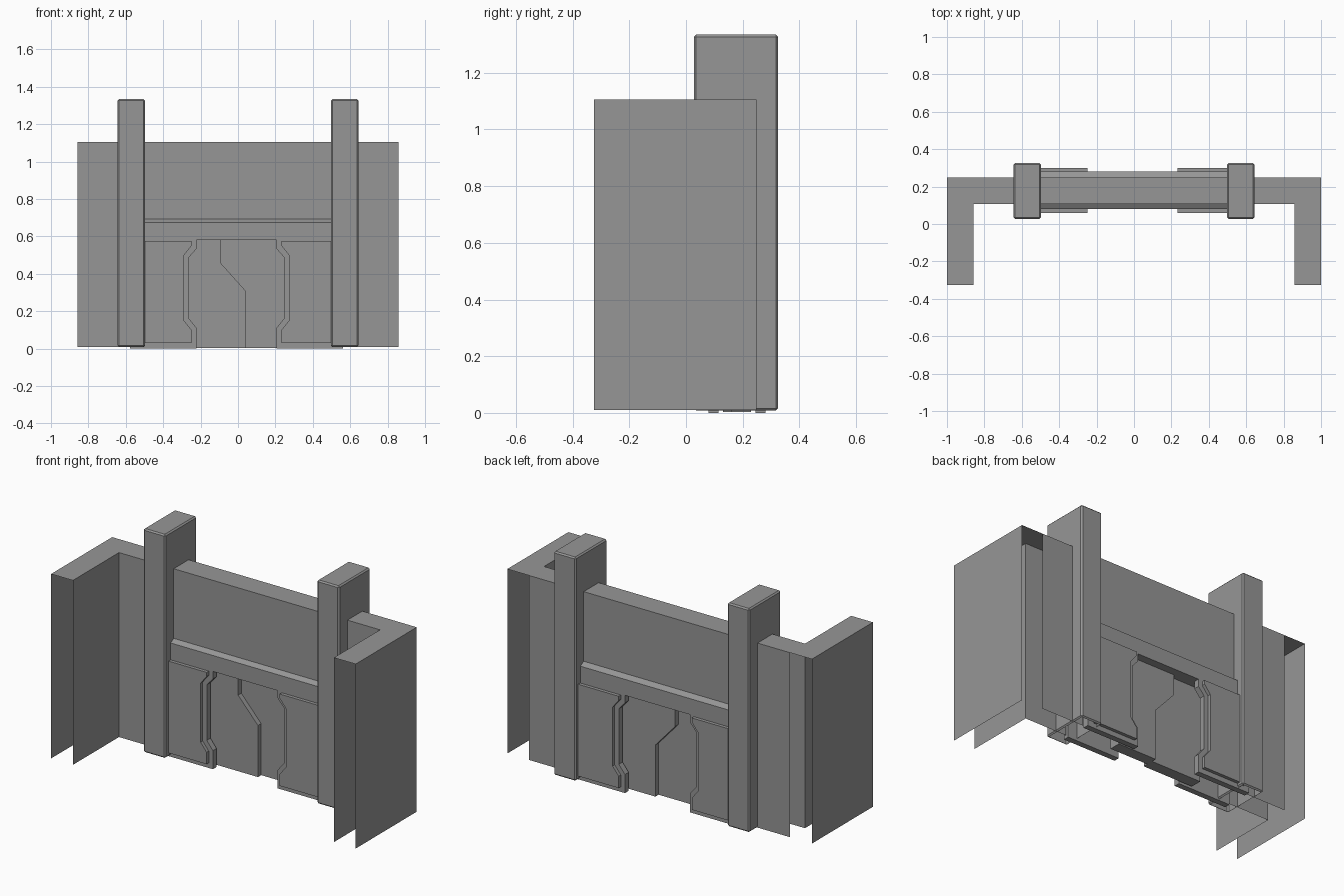
import bpy, bmesh
from mathutils import Vector

cube = bpy.data.objects.get("Cube")
if cube:
    bpy.data.objects.remove(cube, do_unlink=True)

grey = bpy.data.materials.new("plain grey")
grey.use_nodes = True
grey.diffuse_color = (0.305, 0.305, 0.305, 1)
grey.node_tree.nodes["Principled BSDF"].inputs["Base Color"].default_value = grey.diffuse_color

MID_Y = 0.18            # centre of the wall thickness
PILLAR_IN, PILLAR_OUT = 0.498, 0.643
HIDDEN_X = 0.57         # where walls and frames end inside the pillars


def finish(name, bm, location=(0, 0, 0), mirror=(False, False)):
    mesh = bpy.data.meshes.new(name)
    bm.to_mesh(mesh)
    bm.free()
    mesh.materials.append(grey)
    obj = bpy.data.objects.new(name, mesh)
    obj.location = location
    bpy.context.collection.objects.link(obj)
    if any(mirror):
        mod = obj.modifiers.new("mirror", "MIRROR")
        mod.use_axis = (mirror[0], mirror[1], False)
        mod.use_mirror_merge = False
    return obj


def prism(name, outline, direction, **place):
    """Extrude a closed outline along a direction."""
    bm = bmesh.new()
    face = bm.faces.new([bm.verts.new(p) for p in outline])
    grown = bmesh.ops.extrude_face_region(bm, geom=[face], use_keep_orig=True)["geom"]
    bmesh.ops.translate(bm, vec=Vector(direction),
                        verts=[v for v in grown if isinstance(v, bmesh.types.BMVert)])
    bmesh.ops.recalc_face_normals(bm, faces=bm.faces)
    return finish(name, bm, **place)


def front_slab(name, outline, y0, y1, **place):
    return prism(name, [(x, y0, z) for x, z in outline], (0, y1 - y0, 0), **place)


def add_sheet(bm, path, z0, z1):
    """Stand a thin wall on a plan path."""
    for (ax, ay), (bx, by) in zip(path, path[1:]):
        bm.faces.new([bm.verts.new(p) for p in
                      ((ax, ay, z0), (bx, by, z0), (bx, by, z1), (ax, ay, z1))])


# Side walls: hollow, with open ends, open bottom and a top cap
INNER, OUTER, END = 0.857, 1.0, -0.325
FRONT, BACK, FOOT, TOP = 0.108, 0.248, 0.01, 1.105
bm = bmesh.new()
add_sheet(bm, [(HIDDEN_X, FRONT), (INNER, FRONT), (INNER, END)], FOOT, TOP)
add_sheet(bm, [(OUTER, END), (OUTER, BACK)], FOOT, TOP)
add_sheet(bm, [(INNER, BACK), (HIDDEN_X, BACK)], FOOT, TOP)
cap = [(HIDDEN_X, FRONT), (INNER, FRONT), (INNER, END), (OUTER, END), (OUTER, BACK), (HIDDEN_X, BACK)]
bm.faces.new([bm.verts.new((x, y, TOP)) for x, y in cap])
bmesh.ops.remove_doubles(bm, verts=bm.verts, dist=0.0001)
finish("side_walls", bm, mirror=(True, False))

# Wall over the gate
bm = bmesh.new()
add_sheet(bm, [(-HIDDEN_X, FRONT), (HIDDEN_X, FRONT)], 0.65, TOP)
add_sheet(bm, [(HIDDEN_X, BACK), (-HIDDEN_X, BACK)], 0.65, TOP)
bm.faces.new([bm.verts.new((x, y, TOP)) for x, y in
              ((-HIDDEN_X, FRONT), (HIDDEN_X, FRONT), (HIDDEN_X, BACK), (-HIDDEN_X, BACK))])
bmesh.ops.remove_doubles(bm, verts=bm.verts, dist=0.0001)
finish("upper_wall", bm)

# Lintel with chamfered upper edges
lintel = [(0.08, 0.58), (0.08, 0.675), (FRONT, 0.692), (BACK, 0.692), (0.28, 0.675), (0.28, 0.58)]
prism("lintel", [(-HIDDEN_X, y, z) for y, z in lintel], (2 * HIDDEN_X, 0, 0))

# Pillars: bevelled boxes, open underneath
bm = bmesh.new()
bmesh.ops.create_cube(bm, size=1)
for v in bm.verts:
    v.co = (PILLAR_OUT if v.co.x > 0 else PILLAR_IN,
            0.325 if v.co.y > 0 else 0.028,
            1.335 if v.co.z > 0 else 0.008)
bmesh.ops.bevel(bm, geom=list(bm.edges), offset=0.008, segments=1, affect="EDGES")
bm.normal_update()
bmesh.ops.delete(bm, geom=[f for f in bm.faces if f.normal.z < -0.9], context="FACES")
finish("pillars", bm, mirror=(True, False))

# Door frame and its raised panels, repeated left, right, front and back
gate = dict(location=(-0.008, MID_Y, 0), mirror=(True, True))
frame = [(0.213, 0), (0.213, 0.11), (0.253, 0.16), (0.253, 0.49), (0.213, 0.535),
         (0.213, 0.58), (HIDDEN_X, 0.58), (HIDDEN_X, 0)]
front_slab("door_frame", frame, -0.1, -0.065, **gate)
panel = [(0.24, 0.03), (0.24, 0.1), (0.28, 0.15), (0.28, 0.5), (0.24, 0.55),
         (0.24, 0.575), (0.53, 0.575), (0.53, 0.03)]
front_slab("frame_panel", panel, -0.12, -0.1, **gate)

# Two sliding doors meeting along a slanted seam
seam = [(0.04, 0.004), (0.04, 0.31), (-0.09, 0.455), (-0.09, 0.58)]
front_slab("right_door", seam + [(-0.3, 0.58), (-0.3, 0.004)], 0.13, 0.2)
front_slab("left_door", seam + [(0.3, 0.58), (0.3, 0.004)], 0.16, 0.23)
